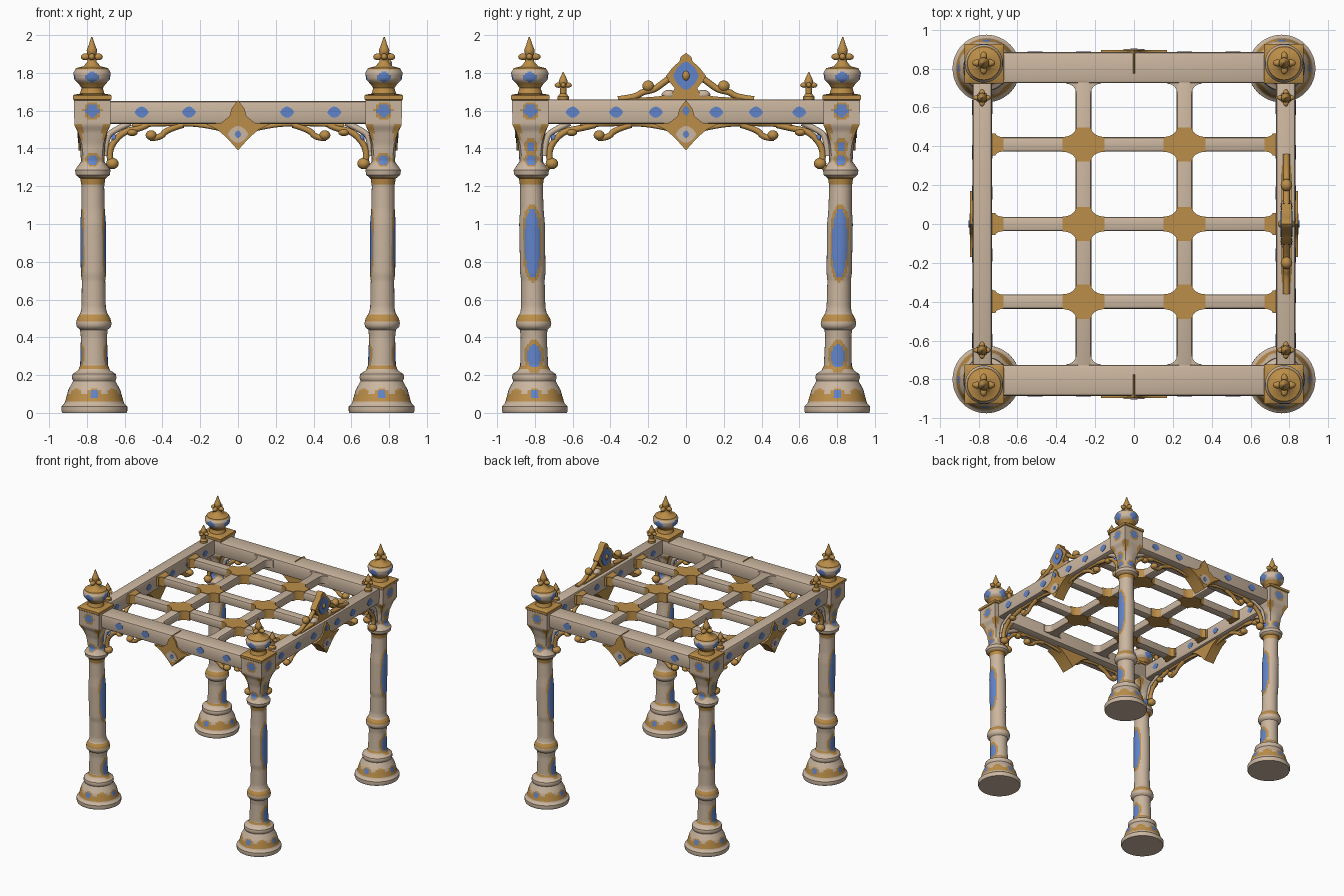
import bpy, bmesh
from math import sin, cos, pi, ceil, atan2, radians
from mathutils import Matrix, Vector

cube = bpy.data.objects.get("Cube")
if cube:
    bpy.data.objects.remove(cube, do_unlink=True)


def material(name, rgb):
    m = bpy.data.materials.new(name)
    m.use_nodes = True
    m.diffuse_color = (*rgb, 1)
    m.node_tree.nodes["Principled BSDF"].inputs["Base Color"].default_value = (*rgb, 1)
    return m


STONE = material("warm stone", (0.60, 0.47, 0.35))
GOLD = material("old gold", (0.50, 0.27, 0.065))
BLUE = material("enamel blue", (0.12, 0.23, 0.58))
MATS = [STONE, GOLD, BLUE]
ID = Matrix.Identity(4)


def finish(name, bm, mats, matrix=ID):
    bmesh.ops.transform(bm, matrix=matrix, verts=bm.verts)
    bmesh.ops.recalc_face_normals(bm, faces=bm.faces)
    me = bpy.data.meshes.new(name)
    bm.to_mesh(me)
    bm.free()
    for m in mats:
        me.materials.append(m)
    for p in me.polygons:
        p.use_smooth = True
    me.set_sharp_from_angle(angle=radians(40))
    ob = bpy.data.objects.new(name, me)
    bpy.context.collection.objects.link(ob)
    return ob


def prism(name, pts, y0, y1, mat, matrix=ID, bevel=0):
    """Outline in x/z extruded along y."""
    bm = bmesh.new()
    face = bm.faces.new([bm.verts.new((x, y0, z)) for x, z in pts])
    new = bmesh.ops.extrude_face_region(bm, geom=[face])["geom"]
    bmesh.ops.translate(bm, vec=(0, y1 - y0, 0),
                        verts=[v for v in new if isinstance(v, bmesh.types.BMVert)])
    if bevel:
        bmesh.ops.bevel(bm, geom=bm.edges[:], offset=bevel, segments=2,
                        profile=0.5, affect='EDGES')
    return finish(name, bm, [mat], matrix)


def box(name, x0, x1, y0, y1, z0, z1, mat, matrix=ID, bevel=0.012):
    return prism(name, [(x0, z0), (x1, z0), (x1, z1), (x0, z1)], y0, y1, mat, matrix, bevel)


def ball(name, loc, scale, mat, matrix=ID):
    bm = bmesh.new()
    bmesh.ops.create_uvsphere(bm, u_segments=14, v_segments=8, radius=1)
    place = Matrix.Translation(loc) @ Matrix.Diagonal((*scale, 1))
    return finish(name, bm, [mat], matrix @ place)


def tube(name, pts, r, y, mat, matrix=ID):
    """Round strap along a smooth path in x/z."""
    cu = bpy.data.curves.new(name, 'CURVE')
    cu.dimensions = '3D'
    cu.bevel_depth, cu.bevel_resolution, cu.use_fill_caps = r, 2, True
    sp = cu.splines.new('NURBS')
    sp.points.add(len(pts) - 1)
    for p, (x, z) in zip(sp.points, pts):
        p.co = (x, y, z, 1)
    sp.use_endpoint_u, sp.order_u, sp.resolution_u = True, 3, 6
    cu.materials.append(mat)
    ob = bpy.data.objects.new(name, cu)
    bpy.context.collection.objects.link(ob)
    ob.matrix_world = matrix
    return ob


def lathe(name, profile, axis, paint=None, mats=MATS, segs=48, step=0.012):
    """Profile rows are z, radius, squareness; axis(z) gives the centre."""
    rows = [profile[0]]
    for a, b in zip(profile, profile[1:]):
        n = max(1, ceil(abs(b[0] - a[0]) / step))
        rows += [[p + (q - p) * i / n for p, q in zip(a, b)] for i in range(1, n + 1)]
    bm = bmesh.new()
    rings = []
    for z, r, sq in rows:
        cx, cy = axis(z)
        ring = []
        for i in range(segs):
            c, s = cos(2 * pi * i / segs), sin(2 * pi * i / segs)
            k = r * (1 - sq + sq / max(abs(c), abs(s)))
            ring.append(bm.verts.new((cx + k * c, cy + k * s, z)))
        rings.append(ring)
    for a, b in zip(rings, rings[1:]):
        for i in range(segs):
            j = (i + 1) % segs
            f = bm.faces.new((a[i], a[j], b[j], b[i]))
            if paint:
                p = f.calc_center_median()
                cx, cy = axis(p.z)
                f.material_index = paint(p.x - cx, p.y - cy, p.z)
    bm.faces.new(rings[0])
    bm.faces.new(rings[-1])
    return finish(name, bm, mats)


# Column painting: bands by height, lozenges and panels by facing
def paint(x, y, z):
    facing_x = abs(x) > abs(y)
    d = min(abs(x), abs(y))

    def oval(zc, h, w):
        return (d / w) ** 2 + ((z - zc) / h) ** 2 < 1
    panels = [(0.9, 0.185, 0.042), (0.3, 0.062, 0.038), (1.41, 0.025, 0.02)] if facing_x else []
    dots = [(0.1, 0.026, 0.028), (1.34, 0.028, 0.026), (1.6, 0.035, 0.036), (1.78, 0.028, 0.036)]
    if any(oval(*p) for p in panels + dots):
        return 2
    if any(oval(c, h + 0.025, w + 0.014) for c, h, w in panels):
        return 1
    if any(oval(c, h + 0.012, w + 0.012) for c, h, w in dots[1:3]):
        return 1
    bands = [(0.23, 0.255), (0.485, 0.515), (1.21, 1.25), (1.655, 1.75), (1.815, 1.99)]
    if any(a < z < b for a, b in bands):
        return 1
    if 0.055 < z < 0.085 + 0.05 * abs(cos(4 * atan2(y, x))):
        return 1
    if 1.44 < z < 1.53 and d > 0.05:
        return 1
    return 0


COLUMN = [(0, .17, 0), (.01, .174, 0), (.035, .174, 0), (.05, .158, 0), (.07, .152, 0),
          (.12, .138, 0), (.17, .112, 0), (.185, .118, 0), (.205, .115, 0), (.225, .085, 0),
          (.25, .074, 0), (.40, .069, 0), (.44, .073, 0), (.455, .09, 0), (.475, .094, 0),
          (.5, .088, 0), (.53, .07, 0), (.56, .064, 0), (.7, .062, 0), (.74, .067, 0),
          (1.0, .068, 0), (1.08, .062, 0), (1.2, .06, 0), (1.24, .066, 0), (1.26, .09, 0),
          (1.285, .094, 0), (1.305, .08, 0), (1.33, .062, .2), (1.42, .066, .5),
          (1.49, .08, .9), (1.52, .094, 1), (1.53, .096, 1), (1.655, .096, 1), (1.66, .102, 1),
          (1.68, .102, 1), (1.685, .095, 1), (1.69, .065, 0), (1.72, .056, 0),
          (1.74, .07, 0), (1.765, .094, 0), (1.80, .099, 0), (1.825, .085, 0), (1.835, .045, 0),
          (1.86, .024, 0), (1.89, .022, 0), (1.92, .028, 0), (1.95, .016, 0), (1.99, .003, 0)]
SMALL = [(1.64, .03, 0), (1.675, .03, 0), (1.69, .016, 0), (1.715, .018, 0), (1.735, .02, 0),
         (1.755, .024, 0), (1.775, .016, 0), (1.805, .002, 0)]


def cross_arms(name, x, y, z, reach, r):
    for i, (dx, dy) in enumerate([(1, 0), (-1, 0), (0, 1), (0, -1)]):
        ball(f"{name}_{i}", (x + dx * reach * .6, y + dy * reach * .6, z),
             (r + abs(dx) * reach * .15, r + abs(dy) * reach * .15, r), GOLD)


# Four columns with finials, and small finials on the side beams
for sx in (-1, 1):
    for sy in (-1, 1):
        tag = ("left" if sx > 0 else "right") + ("_front" if sy < 0 else "_back")
        lathe("column_" + tag, COLUMN,
              lambda z: (sx * (.76 + .007 * z), sy * (.80 + .015 * z)), paint)
        cross_arms("finial_arm_" + tag, sx * .774, sy * .829, 1.885, .055, .018)
        lathe("small_finial_" + tag, SMALL, lambda z: (sx * .782, sy * .65), mats=[GOLD], segs=16)
        cross_arms("small_finial_arm_" + tag, sx * .782, sy * .65, 1.735, .042, .014)


def lozenge(u, z, w, h):
    k = [(1, 0), (.7, .55), (.3, .9), (0, 1), (-.3, .9), (-.7, .55)]
    return [(u + a * w, z + b * h) for a, b in k] + [(u - a * w, z - b * h) for a, b in k]


def mirrored(half):
    return half + [(-x, z) for x, z in reversed(half) if abs(x) > 1e-4]


PENDANT = mirrored([(0, 1.655), (.035, 1.61), (.045, 1.57), (.09, 1.535), (.17, 1.53),
                    (.11, 1.50), (.075, 1.47), (.04, 1.435), (0, 1.39)])

# Four sides: beam, enamel marks, brackets, pendant
for k, side in enumerate(("front", "left", "back", "right")):
    R = Matrix.Rotation(k * pi / 2, 4, 'Z')
    lateral = k % 2
    mid, half, col = (.782, .05, .815) if lateral else (.805, .08, .77)
    top = 1.66 if lateral else 1.65
    out = -(mid + half)
    box(side + "_beam", -col, col, out, -(mid - half), 1.53, top, STONE, R, .016)
    marks = (.16, .37, .6) if lateral else (.26, .51)
    for s in (-1, 1):
        for i, u in enumerate(marks):
            prism(f"{side}_mark_{s}_{i}", lozenge(s * u, 1.592, .038, .03), out - .003, out + .003, BLUE, R)
            if lateral:
                prism(f"{side}_inner_mark_{s}_{i}", lozenge(s * u, 1.592, .034, .026),
                      -(mid - half) - .003, -(mid - half) + .003, BLUE, R)
        c = col
        straps = {
            "arch": ([(c - .06, 1.285), (c - .10, 1.30), (c - .085, 1.40), (c - .16, 1.49),
                      (c - .25, 1.505), (.48, 1.525)], .017, GOLD),
            "inner_arch": ([(c - .065, 1.36), (c - .07, 1.46), (c - .12, 1.50), (c - .2, 1.535)], .016, STONE),
            "scroll": ([(.465, 1.455), (.41, 1.455), (.38, 1.50), (.29, 1.525)], .016, GOLD),
            "edge": ([(.56, 1.522), (.42, 1.53), (.25, 1.53), (.14, 1.515), (.08, 1.50)], .012, GOLD)}
        for part, (pts, r, m) in straps.items():
            tube(f"{side}_{part}_{s}", [(s * x, z) for x, z in pts], r, -mid, m, R)
        ball(f"{side}_bracket_ball_{s}", (s * (c - .105), -mid, 1.32), (.034, .034, .03), GOLD, R)
        ball(f"{side}_scroll_ball_{s}", (s * .46, -mid, 1.47), (.03, .032, .026), GOLD, R)
        ball(f"{side}_bracket_pearl_{s}", (s * (c - .115), -mid, 1.455), (.016, .016, .02), BLUE, R)
        ball(f"{side}_bracket_leaf_{s}", (s * (c - .21), -mid, 1.485), (.03, .03, .02), GOLD, R)
    prism(side + "_pendant", PENDANT, out - .012, -mid + .03, GOLD, R)
    prism(side + "_pendant_face", lozenge(0, 1.475, .055, .045), out - .016, out - .01, STONE, R)
    prism(side + "_pendant_gem", lozenge(0, 1.475, .018, .02), out - .019, out - .013, BLUE, R)
    if lateral:
        prism(side + "_centre_gem", lozenge(0, 1.6, .02, .026), out - .016, out - .01, BLUE, R)

# Crown over the left beam
R = Matrix.Rotation(pi / 2, 4, 'Z')
CROWN = mirrored([(0, 1.905), (.028, 1.885), (.035, 1.86), (.07, 1.83), (.105, 1.785), (.09, 1.755),
                  (.06, 1.72), (.075, 1.69), (.15, 1.675), (.30, 1.665), (.30, 1.65), (0, 1.65)])
prism("crown", CROWN, -.81, -.76, GOLD, R)
for i, (y0, y1) in enumerate(((-.816, -.808), (-.762, -.754))):
    prism(f"crown_panel_{i}", lozenge(0, 1.785, .068, .075), y0, y1, BLUE, R)
ball("crown_boss", (0, -.785, 1.785), (.028, .045, .035), GOLD, R)
for s in (-1, 1):
    tube(f"crown_scroll_{s}", [(s * x, z) for x, z in
         [(.09, 1.77), (.13, 1.74), (.17, 1.71), (.23, 1.70), (.27, 1.67), (.36, 1.66)]], .017, -.785, GOLD, R)
    ball(f"crown_ball_{s}", (s * .2, -.785, 1.73), (.032, .03, .03), GOLD, R)
    ball(f"crown_bud_{s}", (s * .09, -.785, 1.685), (.04, .03, .025), STONE, R)


# Roof lattice: bars with filleted crossings
def crossing(name, x, y, w, rx, ry, z0, z1, mat):
    pts = []
    for q in range(4):
        sx, sy = (1, 1, -1, -1)[q], (1, -1, -1, 1)[q]
        arc = [(sx * (w + rx * (1 - cos(t))), sy * (w + ry * (1 - sin(t))))
               for t in [i * pi / 12 for i in range(7)]]
        pts += arc if sx * sy > 0 else arc[::-1]
    flat = Matrix.Translation((x, y, 0)) @ Matrix.Rotation(pi / 2, 4, 'X')
    prism(name, pts, z0, z1, mat, flat)


XS, YS = (-.26, .26), (-.4, 0, .41)
for x in XS:
    box(f"long_bar_{x}", x - .04, x + .04, -.78, .78, 1.57, 1.64, STONE)
    for y in (-.76, .76):
        crossing(f"long_bar_end_{x}_{y}", x, y, .038, .05, .05, 1.573, 1.637, STONE)
    for y in YS:
        crossing(f"crossing_{x}_{y}", x, y, .038, .07, .05, 1.566, 1.644, GOLD)
for y in YS:
    box(f"cross_bar_{y}", -.78, .78, y - .037, y + .037, 1.57, 1.64, STONE)
    for x in (-.75, .75):
        crossing(f"cross_bar_end_{x}_{y}", x, y, .037, .04, .02, 1.566, 1.644, GOLD)
